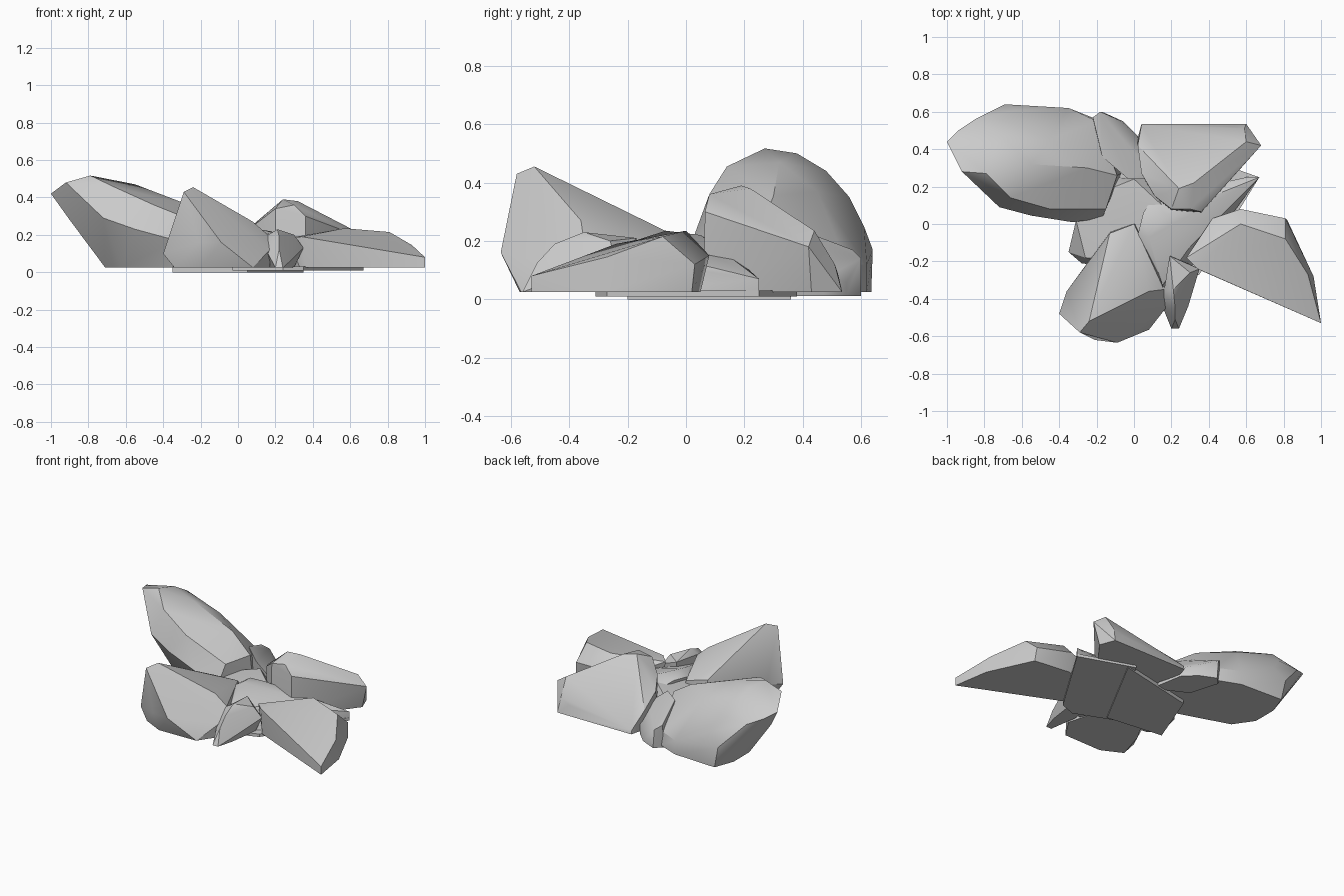
import bpy, bmesh, math


def rock(name, pts, base=None, z=0.025):
    """Convex chunk: free points plus a flat base outline at height z."""
    bm = bmesh.new()
    for p in pts:
        bm.verts.new(p)
    for x, y in base or []:
        bm.verts.new((x, y, z))
    res = bmesh.ops.convex_hull(bm, input=list(bm.verts))
    junk = {g for g in res["geom_interior"] + res["geom_unused"]
            if isinstance(g, bmesh.types.BMVert)}
    bmesh.ops.delete(bm, geom=list(junk), context='VERTS')
    bmesh.ops.dissolve_limit(bm, angle_limit=math.radians(2),
                             verts=bm.verts[:], edges=bm.edges[:])
    bmesh.ops.recalc_face_normals(bm, faces=bm.faces[:])
    me = bpy.data.meshes.new(name)
    bm.to_mesh(me)
    bm.free()
    ob = bpy.data.objects.new(name, me)
    bpy.context.collection.objects.link(ob)
    bpy.ops.object.select_all(action='DESELECT')
    ob.select_set(True)
    bpy.context.view_layer.objects.active = ob
    bpy.ops.object.shade_smooth_by_angle(angle=math.radians(30))
    return ob


# large domed boulder leaning out to the back left
rock("large_boulder", [
    (-1, .44, .42), (-.92, .28, .48), (-.79, .27, .517), (-.94, .50, .38),
    (-.85, .56, .34), (-.75, .38, .5), (-.69, .64, .17), (-.72, .48, .44),
    (-.70, .56, .35), (-.62, .61, .25), (-.55, .32, .47), (-.45, .45, .37),
    (-.72, .09, .29), (-.55, .045, .23), (-.33, .01, .17), (-.17, .03, .12),
    (-.66, .14, .455), (-.45, .08, .36), (-.15, .08, .24), (-.25, .30, .355),
    (-.09, .26, .25), (-.35, .62, .12), (-.2, .55, .12), (-.9, .36, .28)],
    [(-.71, .33), (-.62, .2), (-.17, .05), (-.07, .27), (-.2, .56),
     (-.35, .62), (-.66, .635), (-.71, .5)])

# narrow shard wedged at the back
rock("back_shard", [
    (-.18, .60, .14), (-.22, .57, .17), (-.17, .36, .25), (-.03, .24, .23),
    (.07, .24, .15), (.07, .30, .13), (.02, .47, .07), (-.07, .55, .06)],
    [(-.17, .60), (-.22, .55), (-.16, .35), (.06, .24), (.02, .47), (-.06, .55)], .012)

# broad block at the back right, sloping down to the rear
rock("back_right_block", [
    (.11, .15, .27), (.2, .08, .34), (.30, .08, .36), (.24, .19, .39),
    (.32, .22, .38), (.36, .065, .3), (.60, .44, .235), (.68, .42, .18),
    (.59, .51, .12), (.52, .52, .09), (.04, .53, .05), (.02, .42, .15),
    (.04, .27, .22)],
    [(.04, .535), (.6, .535), (.64, .43), (.36, .06), (.2, .07), (.1, .16), (.02, .46)])

# long tapered wedge at the front right
rock("front_right_wedge", [
    (.57, .0, .235), (.57, .08, .15), (.42, .03, .14), (.28, -.18, .185),
    (.34, -.24, .19), (.81, -.08, .215), (.81, .03, .12), (.93, -.27, .145),
    (1, -.53, .08)],
    [(1, -.53), (.36, -.25), (.3, -.17), (.44, .02), (.57, .05), (.82, .02), (.96, -.28)])

# tall slanted block at the front left
rock("front_left_block", [
    (-.24, -.52, .455), (-.29, -.58, .43), (-.17, -.37, .375), (-.12, -.42, .37),
    (-.13, -.05, .22), (0, 0, .2), (.08, -.36, .27), (.16, -.35, .2),
    (.17, -.45, .12), (-.4, -.48, .1), (-.21, -.62, .16), (-.09, -.635, .16),
    (-.36, -.36, .13)],
    [(-.34, -.50), (-.2, -.57), (.08, -.565), (.17, -.43), (.05, 0), (-.12, -.03), (-.28, -.3)])

# slim pointed shard at the front
rock("front_shard", [
    (.19, -.17, .21), (.21, -.35, .23), (.30, -.26, .2), (.22, -.45, .19),
    (.16, -.36, .2), (.22, -.51, .125), (.16, -.46, .1), (.35, -.24, .13),
    (.29, -.44, .07)],
    [(.2, -.56), (.24, -.56), (.27, -.45), (.3, -.24), (.2, -.17), (.17, -.36)])

# central mound and the low rock poking out on the right
rock("central_mound", [
    (-.31, .02, .13), (-.26, -.18, .12), (-.1, .2, .17), (.0, .24, .19),
    (.05, .0, .19), (.15, .1, .19), (.0, -.2, .17)],
    [(-.35, -.15), (-.28, -.21), (0, -.25), (.2, -.1), (.15, .25), (-.1, .25), (-.31, .02)])
rock("right_low_rock", [
    (.02, -.06, .2), (.05, .06, .21), (.1, .14, .17), (.17, .05, .22),
    (.08, -.07, .235), (.15, -.33, .15), (.3, -.12, .16), (.67, .25, .07),
    (.60, .25, .06)],
    [(.03, -.07), (.1, .14), (.6, .25), (.67, .25), (.34, -.2), (.16, -.34)])

# two thin four-sided slabs under the pile
slab_a = [(.35, .36), (-.2, .24), (-.35, -.15), (.05, -.2)]
slab_b = [(.67, .25), (.35, -.27), (.24, -.31), (-.03, -.2), (.3, .38)]
rock("lower_slab", [(x, y, .03) for x, y in slab_a], slab_a, 0)
rock("upper_slab", [(x, y, .03) for x, y in slab_b], slab_b, .01)
